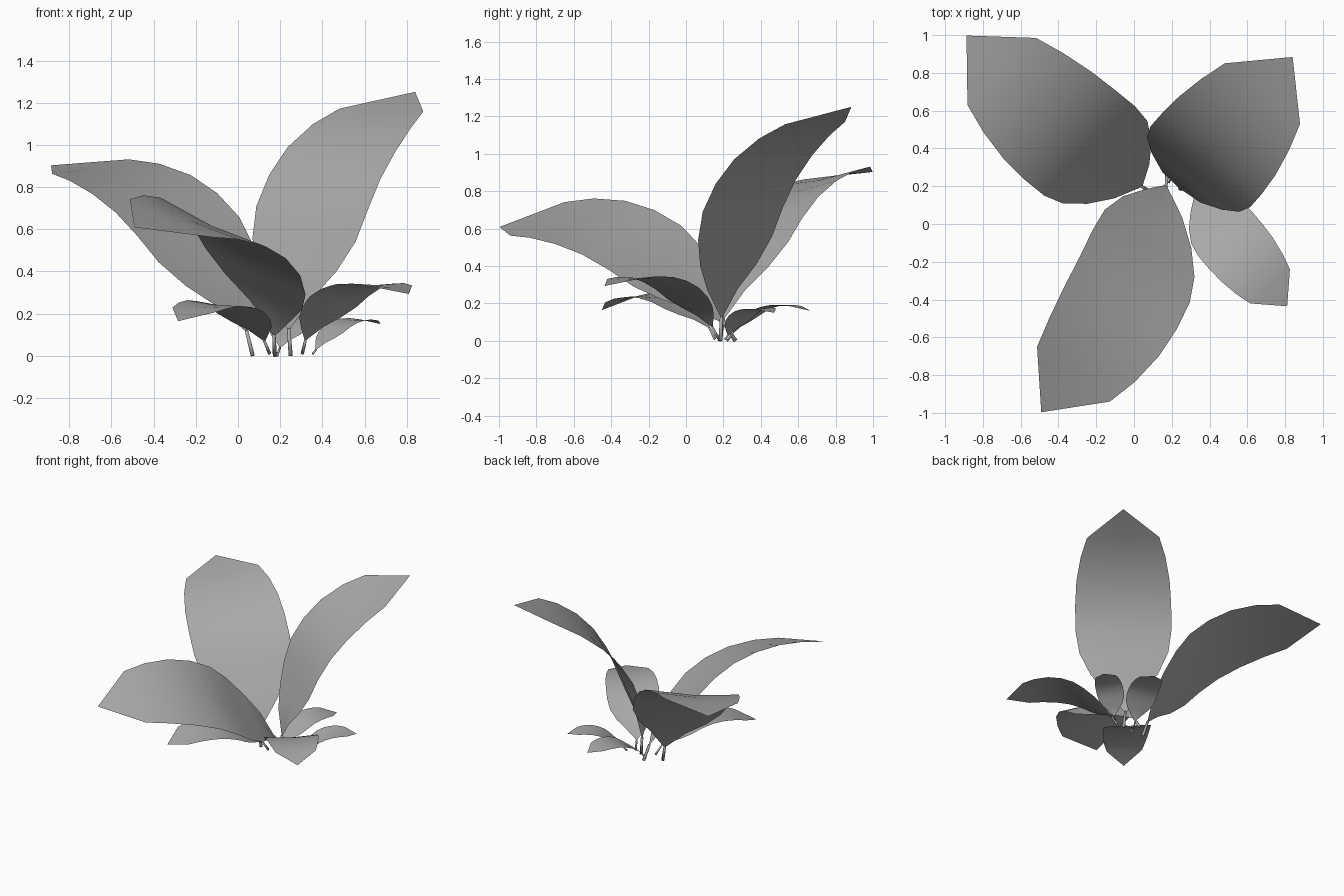
import bpy, bmesh
from mathutils import Vector

cube = bpy.data.objects.get("Cube")
if cube:
    bpy.data.objects.remove(cube)

grey = bpy.data.materials.new("leaf_grey")
grey.use_nodes = True
colour = (0.4, 0.4, 0.4, 1)
grey.diffuse_color = colour
grey.node_tree.nodes["Principled BSDF"].inputs["Base Color"].default_value = colour

# Leaf profile from base to shoulder: distance along chord, bulge, half width
PROFILE = [(0, 0, .01), (.128, .07, .13), (.26, .104, .24), (.409, .141, .315),
           (.566, .176, .34), (.742, .179, .34), (.918, .147, .33),
           (1.091, .081, .30), (1.232, 0, .256)]
TIP = (1.441, -.165)
CHORD = 1.232
FOLD = .02


def finish(name, bm):
    mesh = bpy.data.meshes.new(name)
    bm.to_mesh(mesh)
    bm.free()
    mesh.materials.append(grey)
    mesh.polygons.foreach_set("use_smooth", [True] * len(mesh.polygons))
    obj = bpy.data.objects.new(name, mesh)
    bpy.context.collection.objects.link(obj)


def leaf(name, base, left, right):
    """Arched sheet with a slight midrib fold, laid between base and shoulders."""
    base, left, right = Vector(base), Vector(left), Vector(right)
    along = (left + right) / 2 - base
    size = along.length / CHORD
    along.normalize()
    side = right - left
    side = (side - along * side.dot(along)).normalized()
    up = side.cross(along)
    if up.z < 0:
        up, side = -up, -side
    bm = bmesh.new()

    def vert(a, s, n):
        return bm.verts.new(base + (along * a + side * s + up * n) * size)

    rows = [(vert(a, -w, n), vert(a, 0, n - FOLD * w / .34), vert(a, w, n))
            for a, n, w in PROFILE]
    for low, high in zip(rows, rows[1:]):
        for i in range(2):
            bm.faces.new((low[i], low[i + 1], high[i + 1], high[i]))
    tip = vert(TIP[0], 0, TIP[1])
    for i in range(2):
        bm.faces.new((rows[-1][i], rows[-1][i + 1], tip))
    finish(name, bm)


def stem(name, foot, top, radius):
    """Thin tapered stalk from the ground to the leaf base."""
    foot, top = Vector(foot), Vector(top)
    axis = top - foot
    bm = bmesh.new()
    bmesh.ops.create_cone(bm, cap_ends=True, segments=6, radius1=radius,
                          radius2=radius * .8, depth=axis.length)
    turn = axis.to_track_quat('Z', 'Y').to_matrix().to_4x4()
    bmesh.ops.transform(bm, matrix=turn, verts=bm.verts)
    bmesh.ops.translate(bm, vec=(foot + top) / 2, verts=bm.verts)
    finish(name, bm)


# name, stem foot, leaf base, the two shoulder corners, stem radius
PLANT = [
    ("back_right_tall", (.07, .18, 0), (.04, .2, .12),
     (-.885, .63, .865), (-.515, .985, .93), .011),
    ("back_left_tall", (.25, .185, 0), (.24, .19, .13),
     (.48, .85, 1.17), (.88, .53, 1.16), .011),
    ("front_tall", (.175, .265, 0), (.17, .2, .1),
     (-.51, -.65, .74), (-.13, -.94, .565), .011),
    ("front_left_small", (.305, .175, .01), (.32, .14, .075),
     (.83, -.24, .335), (.61, -.42, .33), .008),
    ("front_right_small", (.15, .155, .01), (.125, .125, .07),
     (-.32, -.28, .23), (-.1, -.435, .205), .008),
    ("left_short", (.355, .21, .01), (.37, .225, .03),
     (.57, .49, .175), (.67, .36, .165), .006),
    ("back_short", (.185, .22, 0), (.2, .25, .04),
     (.265, .62, .185), (.415, .56, .185), .006),
]
for name, foot, base, left, right, radius in PLANT:
    leaf(name + "_leaf", base, left, right)
    stem(name + "_stem", foot, base, radius)
